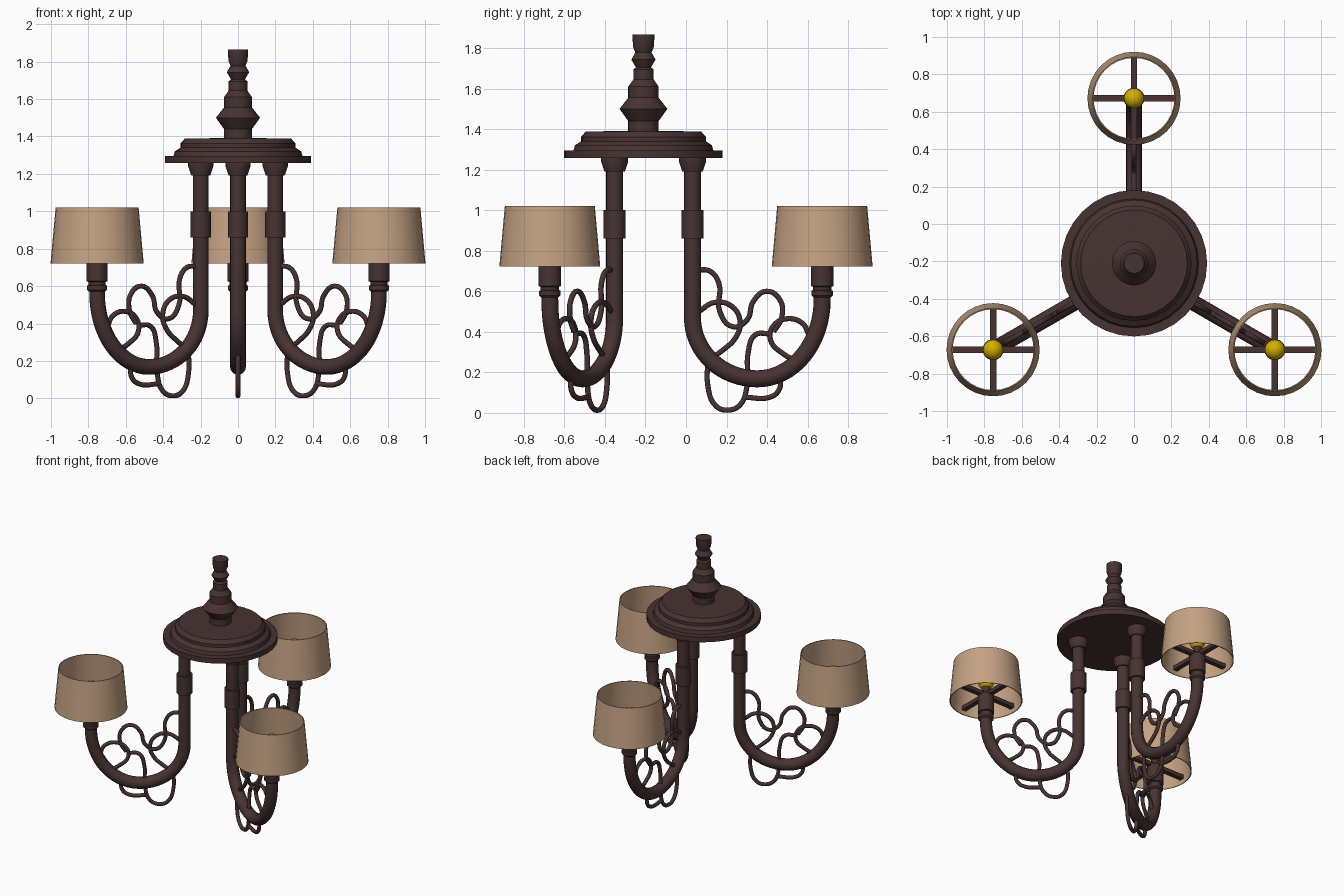
import bpy, bmesh, math
from mathutils import Vector

if "Cube" in bpy.data.objects:
    bpy.data.objects.remove(bpy.data.objects["Cube"])

def material(name, rgb):
    m = bpy.data.materials.new(name)
    m.diffuse_color = (*rgb, 1)
    m.use_nodes = True
    m.node_tree.nodes["Principled BSDF"].inputs["Base Color"].default_value = m.diffuse_color
    return m

BRONZE = material("dark_bronze", (0.062, 0.033, 0.031))
FABRIC = material("tan_fabric", (0.55, 0.36, 0.225))
GOLD = material("gold_bulb", (0.65, 0.43, 0.0))

def lathe(name, profile, loc, mat, closed=False, sides=32):
    """Spin an (r, z) profile about z; open profiles get capped ends."""
    bm = bmesh.new()
    rings = []
    for r, z in profile:
        rings.append([bm.verts.new((r * math.cos(2 * math.pi * i / sides),
                                    r * math.sin(2 * math.pi * i / sides), z)) for i in range(sides)])
    pairs = list(zip(rings, rings[1:]))
    if closed:
        pairs.append((rings[-1], rings[0]))
    else:
        bm.faces.new(rings[0])
        bm.faces.new(rings[-1])
    for a, b in pairs:
        for i in range(sides):
            j = (i + 1) % sides
            bm.faces.new((a[i], a[j], b[j], b[i]))
    bmesh.ops.recalc_face_normals(bm, faces=bm.faces)
    return finish(name, bm, loc, mat)

def finish(name, bm, loc, mat):
    me = bpy.data.meshes.new(name)
    bm.to_mesh(me)
    bm.free()
    me.materials.append(mat)
    ob = bpy.data.objects.new(name, me)
    ob.location = loc
    bpy.context.collection.objects.link(ob)
    bpy.ops.object.select_all(action='DESELECT')
    ob.select_set(True)
    bpy.context.view_layer.objects.active = ob
    bpy.ops.object.shade_smooth_by_angle(angle=math.radians(30))
    return ob

def tube(name, paths, radius, smooth, loc, angle):
    """Round tubes along (u, z) paths in a vertical plane."""
    cu = bpy.data.curves.new(name, 'CURVE')
    cu.dimensions = '3D'
    cu.bevel_depth = radius
    cu.bevel_resolution = 3 if smooth else 6
    cu.resolution_u = 6
    cu.use_fill_caps = True
    for path in paths:
        sp = cu.splines.new('BEZIER' if smooth else 'POLY')
        pts = sp.bezier_points if smooth else sp.points
        pts.add(len(path) - 1)
        for p, (u, z) in zip(pts, path):
            if smooth:
                p.co = (u, 0, z)
                p.handle_left_type = p.handle_right_type = 'AUTO'
            else:
                p.co = (u, 0, z, 1)
    cu.materials.append(BRONZE)
    ob = bpy.data.objects.new(name, cu)
    ob.location = loc
    ob.rotation_euler.z = angle
    bpy.context.collection.objects.link(ob)

# ceiling plate and turned finial
CENTRE = (0, -0.21, 0)
lathe("plate", [(0.391, 1.257), (0.391, 1.295), (0.345, 1.295), (0.338, 1.32), (0.308, 1.34),
                (0.308, 1.362), (0.285, 1.388), (0.07, 1.392)], CENTRE, BRONZE)
lathe("finial", [(0.075, 1.38), (0.075, 1.44), (0.118, 1.50), (0.075, 1.555), (0.075, 1.61),
                 (0.05, 1.645), (0.05, 1.695), (0.037, 1.705), (0.06, 1.743), (0.04, 1.778),
                 (0.051, 1.805), (0.054, 1.85), (0.054, 1.866)], CENTRE, BRONZE)

# arm path: straight stem, then a U made of two quarter ellipses
LEN = 0.64
arm_path = [(0, 1.25), (0, 0.8)]
for i in range(33):
    t = math.pi * i / 32
    side, b = (0.47, 0.302) if i <= 16 else (0.56, 0.392)
    arm_path.append((LEN / 2 * (1 - math.cos(t)), side - b * math.sin(t)))
arm_path.append((LEN, 0.6))

# wire scrollwork paths
scrolls = [
    [(0.02, 0.705), (0.085, 0.70), (0.13, 0.64), (0.135, 0.5), (0.2, 0.425), (0.27, 0.46),
     (0.3, 0.55), (0.365, 0.6), (0.43, 0.56), (0.44, 0.47), (0.40, 0.40)],
    [(0.03, 0.5), (0.11, 0.545), (0.195, 0.525), (0.235, 0.45), (0.215, 0.375), (0.15, 0.31), (0.06, 0.25)],
    [(0.61, 0.36), (0.58, 0.38), (0.545, 0.44), (0.47, 0.465), (0.4, 0.43), (0.385, 0.36),
     (0.45, 0.29), (0.53, 0.25)],
    [(0.08, 0.28), (0.075, 0.14), (0.115, 0.035), (0.175, 0.0135), (0.235, 0.04), (0.27, 0.14),
     (0.275, 0.3), (0.31, 0.385), (0.385, 0.39)],
    [(0.26, 0.077), (0.38, 0.077), (0.425, 0.11), (0.435, 0.19)],
]

for label, x, y, deg in (("back", 0, 0.032, 90), ("right", 0.199, -0.352, -30), ("left", -0.199, -0.352, 210)):
    a = math.radians(deg)
    start = Vector((x, y, 0))
    end = start + LEN * Vector((math.cos(a), math.sin(a), 0))

    # arm, collar, mounting cup and scrollwork
    tube(label + "_arm", [arm_path], 0.042, False, start, a)
    tube(label + "_scrollwork", scrolls, 0.0135, True, start, a)
    lathe(label + "_collar", [(0.054, 0.86), (0.054, 1.0)], start, BRONZE)
    lathe(label + "_cup", [(0.05, 1.19), (0.067, 1.24), (0.067, 1.26)], start, BRONZE)

    # socket with rings, candle stem and bulb
    lathe(label + "_socket", [(0.043, 0.57), (0.053, 0.58), (0.053, 0.602), (0.045, 0.606), (0.045, 0.622),
                              (0.056, 0.626), (0.056, 0.76), (0.03, 0.77), (0.03, 0.84)], end, BRONZE)
    bm = bmesh.new()
    bmesh.ops.create_uvsphere(bm, u_segments=24, v_segments=12, radius=0.054)
    finish(label + "_bulb", bm, end + Vector((0, 0, 0.868)), GOLD)

    # cross bars holding the shade
    bm = bmesh.new()
    for sx, sy in ((0.47, 0.034), (0.034, 0.47)):
        cube = bmesh.ops.create_cube(bm, size=1)["verts"]
        bmesh.ops.scale(bm, vec=(sx, sy, 0.03), verts=cube)
    finish(label + "_shade_bars", bm, end + Vector((0, 0, 0.765)), BRONZE)

    # open tapered shade
    lathe(label + "_shade", [(0.249, 0.722), (0.222, 1.02), (0.216, 1.02), (0.243, 0.722)], end, FABRIC, closed=True)
